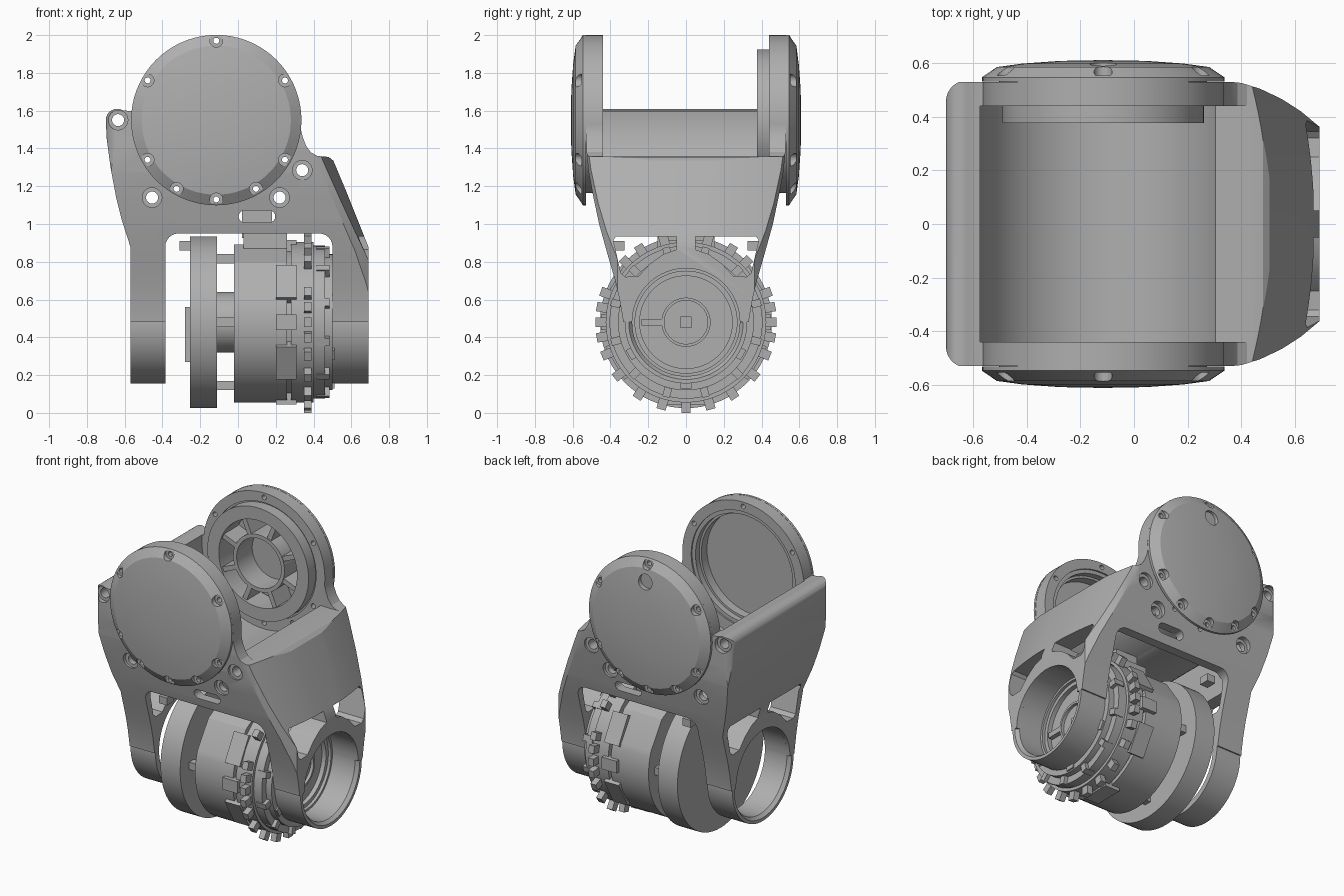
import bpy, bmesh, math
from mathutils import Matrix

cube = bpy.data.objects.get("Cube")
if cube:
    bpy.data.objects.remove(cube, do_unlink=True)

grey = bpy.data.materials.new("grey metal")
grey.use_nodes = True
colour = (0.43, 0.43, 0.43, 1)
grey.diffuse_color = colour
grey.node_tree.nodes["Principled BSDF"].inputs["Base Color"].default_value = colour

PX, PZ = -0.115, 1.55     # upper pivot, axis along y
MZ = 0.48                 # motor axis, along x


def finish(bm, name):
    bmesh.ops.recalc_face_normals(bm, faces=bm.faces)
    me = bpy.data.meshes.new(name)
    bm.to_mesh(me)
    bm.free()
    me.materials.append(grey)
    ob = bpy.data.objects.new(name, me)
    bpy.context.collection.objects.link(ob)
    return ob


def put(axis, a, b, t):
    return {"x": (t, a, b), "y": (a, t, b), "z": (a, b, t)}[axis]


def add_prism(bm, pts, axis, lo, hi):
    ends = [[bm.verts.new(put(axis, a, b, t)) for a, b in pts] for t in (lo, hi)]
    n = len(pts)
    bm.faces.new(ends[0])
    bm.faces.new(ends[1])
    for i in range(n):
        j = (i + 1) % n
        bm.faces.new((ends[0][i], ends[0][j], ends[1][j], ends[1][i]))


def prism(name, pts, axis, lo, hi):
    bm = bmesh.new()
    add_prism(bm, pts, axis, lo, hi)
    return finish(bm, name)


def arc(a, b, r, start, end, n):
    steps = [math.radians(start + (end - start) * i / n) for i in range(n + 1)]
    return [(a + r * math.cos(t), b + r * math.sin(t)) for t in steps]


def circle(a, b, r, n=24):
    return arc(a, b, r, 0, 360, n)[:-1]


def lathe(name, profile, axis, a, b, n=72):
    """Closed (radius, along) profile turned about an axis through (a, b)."""
    bm = bmesh.new()
    rings = []
    for r, t in profile:
        if r == 0:
            rings.append([bm.verts.new(put(axis, a, b, t))] * n)
        else:
            rings.append([bm.verts.new(put(axis, u, v, t)) for u, v in circle(a, b, r, n)])
    for k in range(len(rings)):
        p, q = rings[k], rings[(k + 1) % len(rings)]
        for i in range(n):
            j = (i + 1) % n
            face = list(dict.fromkeys((p[i], p[j], q[j], q[i])))
            if len(face) > 2:
                bm.faces.new(face)
    return finish(bm, name)


def add_box(bm, centre, size, spin=None):
    m = Matrix.Translation(centre) @ Matrix.Diagonal((*size, 1))
    bmesh.ops.create_cube(bm, size=1, matrix=spin @ m if spin else m)


def box(name, centre, size):
    bm = bmesh.new()
    add_box(bm, centre, size)
    return finish(bm, name)


def boolean(ob, cutter, operation="DIFFERENCE"):
    mod = ob.modifiers.new("cut", "BOOLEAN")
    mod.object, mod.operation, mod.solver = cutter, operation, "EXACT"
    me = bpy.data.meshes.new_from_object(ob.evaluated_get(bpy.context.evaluated_depsgraph_get()))
    ob.modifiers.clear()
    ob.data = me
    bpy.data.objects.remove(cutter, do_unlink=True)


def mirrored(half):
    return half + [(-a, b) for a, b in reversed(half)]


# Bracket body: three outlines intersected
outline = [(-0.57, 0.48), (-0.57, 0.88), (-0.615, 1.02), (-0.645, 1.14), (-0.675, 1.3), (-0.695, 1.45)]
outline += arc(-0.64, PZ, 0.06, 180, 60, 8)
outline += arc(PX, PZ, 0.45, 174, -6, 56)
outline += [(0.343, 1.46), (0.36, 1.415), (0.385, 1.38), (0.42, 1.36), (0.48, 1.355), (0.505, 1.335),
            (0.57, 1.18), (0.69, 0.88), (0.69, 0.48)]
bracket = prism("bracket", outline, "y", -0.53, 0.53)
end_view = [(0.325, 0.4), (0.335, 0.5), (0.352, 0.6), (0.375, 0.7), (0.41, 0.82), (0.46, 1.0), (0.492, 1.15), (0.515, 1.27),
            (0.528, 1.4), (0.53, 2.1)]
boolean(bracket, prism("c", mirrored(end_view), "x", -0.8, 0.8), "INTERSECT")
plan = [(0.71, 0.345), (0.62, 0.42), (0.55, 0.465), (0.47, 0.503), (0.40, 0.525), (0.34, 0.535)]
plan += arc(-0.62, 0.455, 0.08, 90, 180, 7)
boolean(bracket, prism("c", plan + [(a, -b) for a, b in reversed(plan)], "z", 0, 2.2), "INTERSECT")
# Sloped wall bowed across its width
bow = prism("c", arc(0.693 - 2.15, 0, 2.15, -16, 16, 32) + [(1.5, 0.6), (1.5, -0.6)], "z", -0.08, 0.54)
shear = Matrix.Translation((0, 0, 0.88))
shear[0][2] = -0.4
bow.data.transform(shear)
boolean(bracket, bow)

# Cradle between the discs, level top of the sloped wall, motor arch
boolean(bracket, prism("c", circle(PX, PZ, 0.46, 72), "y", -0.44, 0.44))
boolean(bracket, box("c", (0.4, 0, 1.558), (0.3, 0.88, 0.4)))
arch = [(-0.385, 0.2)] + arc(-0.315, 0.88, 0.07, 180, 90, 6) + arc(0.43, 0.88, 0.07, 90, 0, 6) + [(0.5, 0.2)]
boolean(bracket, prism("c", arch, "y", -0.8, 0.8))
# Hollow under the cradle floor
hollow = prism("c", [(-0.5, 0.93)] + arc(PX, PZ, 0.5, 221, 319, 24) + [(0.44, 1.2), (0.54, 0.93)], "y", -0.6, 0.6)
boolean(hollow, prism("c", mirrored([(0.37, 0.9), (0.43, 1.13), (0.43, 1.4)]), "x", -0.8, 0.8), "INTERSECT")
boolean(bracket, hollow)
# Disc openings, end bores, corner windows, slot
boolean(bracket, prism("c", circle(PX, PZ, 0.385, 72), "y", -0.8, 0.8))
boolean(bracket, prism("c", circle(0, MZ, 0.285, 64), "x", -0.8, 0.8))
for s in (-1, 1):
    window = [(0.05, 0.935), (0.37, 0.935), (0.385, 0.915), (0.345, 0.74), (0.32, 0.72), (0.25, 0.725), (0.19, 0.79),
              (0.12, 0.84), (0.05, 0.865)]
    boolean(bracket, prism("c", [(s * a, b) for a, b in window], "x", -0.8, 0.8))
slot = arc(0.035, 1.04, 0.032, 90, 270, 8) + arc(0.165, 1.04, 0.032, -90, 90, 8)
boolean(bracket, prism("c", slot, "y", -0.8, 0.8))

# Bolt holes through the bracket, with counterbores
screw_angles = [30, 90, 150, 210, 240, 270, 300, 330]
screws = [arc(PX, PZ, 0.42, t, t, 1)[0] for t in screw_angles]
big_holes = [(-0.635, 1.55), (-0.455, 1.14), (0.22, 1.14), (0.34, 1.285)]
bm = bmesh.new()
for a, b in big_holes:
    add_prism(bm, circle(a, b, 0.032, 20), "y", -0.8, 0.8)
for a, b in screws:
    add_prism(bm, circle(a, b, 0.016, 12), "y", -0.8, 0.8)
boolean(bracket, finish(bm, "c"))
bm = bmesh.new()
for a, b in big_holes:
    for s in (-1, 1):
        add_prism(bm, circle(a, b, 0.052, 24), "y", s * (0.465 if b < 1.2 else 0.5), s * 0.7)
boolean(bracket, finish(bm, "c"))

# Crossed ribs under the cradle floor
bm = bmesh.new()
for s in (-1, 1):
    spin = Matrix.Translation((-0.135, 0, 1.1)) @ Matrix.Rotation(s * math.radians(47), 4, "Z")
    add_box(bm, (0, 0, 0), (0.89, 0.025, 0.28), spin)
ribs = finish(bm, "floor_ribs")
boolean(ribs, prism("c", circle(PX, PZ, 0.47, 72), "y", -0.6, 0.6))

# Lower end rings
for name, lo, hi in (("left_end_ring", 0.5, 0.69), ("right_end_ring", -0.385, -0.57)):
    lathe(name, [(0.285, lo), (0.324, lo), (0.324, hi), (0.303, hi), (0.285, hi + (lo - hi) * 0.12)], "x", 0, MZ)

# Domed disc covers with screw holes
for name, s in (("front_cover", -1), ("back_cover", 1)):
    prof = [(0, 0.55), (0.345, 0.55), (0.345, 0.49), (0.36, 0.49), (0.36, 0.45), (0.387, 0.45), (0.387, 0.53),
            (0.451, 0.53), (0.451, 0.546), (0.395, 0.584), (0.3, 0.597), (0.16, 0.607), (0, 0.61)]
    cover = lathe(name, [(r, s * t) for r, t in prof], "y", PX, PZ)
    bm = bmesh.new()
    for a, b in screws:
        add_prism(bm, circle(a, b, 0.034, 20), "y", s * 0.552, s * 0.7)
    if s > 0:
        add_prism(bm, circle(PX, PZ + 0.31, 0.05, 24), "y", 0.57, 0.7)
    boolean(cover, finish(bm, "c"))
    bm = bmesh.new()
    for a, b in screws:
        add_prism(bm, circle(a, b, 0.016, 12), "y", s * 0.4, s * 0.7)
    boolean(cover, finish(bm, "c"))

# Spoked bearing wheel inside the back disc
lathe("wheel_rim", [(0.29, 0.375), (0.375, 0.375), (0.375, 0.54), (0.29, 0.54)], "y", PX, PZ)
lathe("wheel_hub", [(0.165, 0.385), (0.19, 0.385), (0.19, 0.555), (0.165, 0.555)], "y", PX, PZ)
bm = bmesh.new()
for i in range(8):
    spin = Matrix.Translation((PX, 0, PZ)) @ Matrix.Rotation(math.radians(45 * i + 22), 4, "Y")
    add_box(bm, (0.235, 0.47, 0), (0.14, 0.16, 0.032), spin)
finish(bm, "wheel_spokes")

# Motor: disc, shaft, stator with flat upper facets, stepped output end
lathe("motor_disc", [(0, -0.255), (0.455, -0.255), (0.455, -0.11), (0, -0.11)], "x", 0, MZ)
lathe("motor_shaft", [(0, -0.12), (0.16, -0.12), (0.16, -0.01), (0, -0.01)], "x", 0, MZ)
stator = arc(0, MZ, 0.425, 160, 380, 44) + arc(0, MZ, 0.425, 20, 160, 5)[1:-1]
prism("stator", stator, "x", -0.02, 0.26)
lathe("stator_neck", [(0, 0.25), (0.385, 0.25), (0.385, 0.29), (0, 0.29)], "x", 0, MZ)
lathe("output_end", [(0, 0.28), (0.425, 0.28), (0.425, 0.4), (0.405, 0.4), (0.405, 0.46), (0.36, 0.46), (0.36, 0.5),
                     (0.27, 0.5), (0.27, 0.48), (0.245, 0.48), (0.245, 0.45), (0.13, 0.45), (0.13, 0.48),
                     (0.115, 0.48), (0.115, 0.46), (0, 0.46)], "x", 0, MZ)


def motor_ring(name, angles, radius, x, size):
    """Blocks round the motor axis, angles from straight down; size is along, tangent, radial."""
    bm = bmesh.new()
    for angle in angles:
        spin = Matrix.Translation((0, 0, MZ)) @ Matrix.Rotation(math.radians(angle), 4, "X")
        add_box(bm, (x, 0, -radius), size, spin)
    return finish(bm, name)


half_lugs = [16, 33, 52, 68, 80, 90, 100, 110, 135, 148, 165]
motor_ring("rim_lugs", [0, 180] + half_lugs + [-t for t in half_lugs], 0.445, 0.37, (0.04, 0.05, 0.07))
motor_ring("wide_clamps", range(0, 360, 60), 0.405, 0.255, (0.11, 0.2, 0.06))
motor_ring("side_clamps", (90, 270), 0.42, 0.255, (0.11, 0.08, 0.06))
motor_ring("end_tabs", range(15, 360, 30), 0.385, 0.45, (0.07, 0.04, 0.05))
motor_ring("inner_stops", range(0, 360, 60), 0.33, 0.5, (0.02, 0.06, 0.04))
motor_ring("spacer_posts", range(0, 360, 90), 0.335, -0.065, (0.11, 0.05, 0.05))

# Small motor fittings
box("terminal_block", (0.145, 0, 0.91), (0.23, 0.3, 0.08))
box("cable_plug", (0.1, 0, 1.0), (0.16, 0.1, 0.15))
box("rear_plate", (-0.265, 0, 0.415), (0.03, 0.2, 0.29))
for name, s in (("rear_tab_front", -1), ("rear_tab_back", 1)):
    box(name, (-0.28, s * 0.36, 0.885), (0.06, 0.07, 0.05))
box("sensor_chip", (0.465, 0, MZ), (0.02, 0.06, 0.06))
box("pointer", (0.465, -0.18, MZ), (0.03, 0.11, 0.035))

bpy.ops.object.select_all(action="DESELECT")
for ob in bpy.context.scene.objects:
    if ob.type == "MESH":
        ob.select_set(True)
        bpy.context.view_layer.objects.active = ob
bpy.ops.object.shade_smooth_by_angle(angle=math.radians(22))
